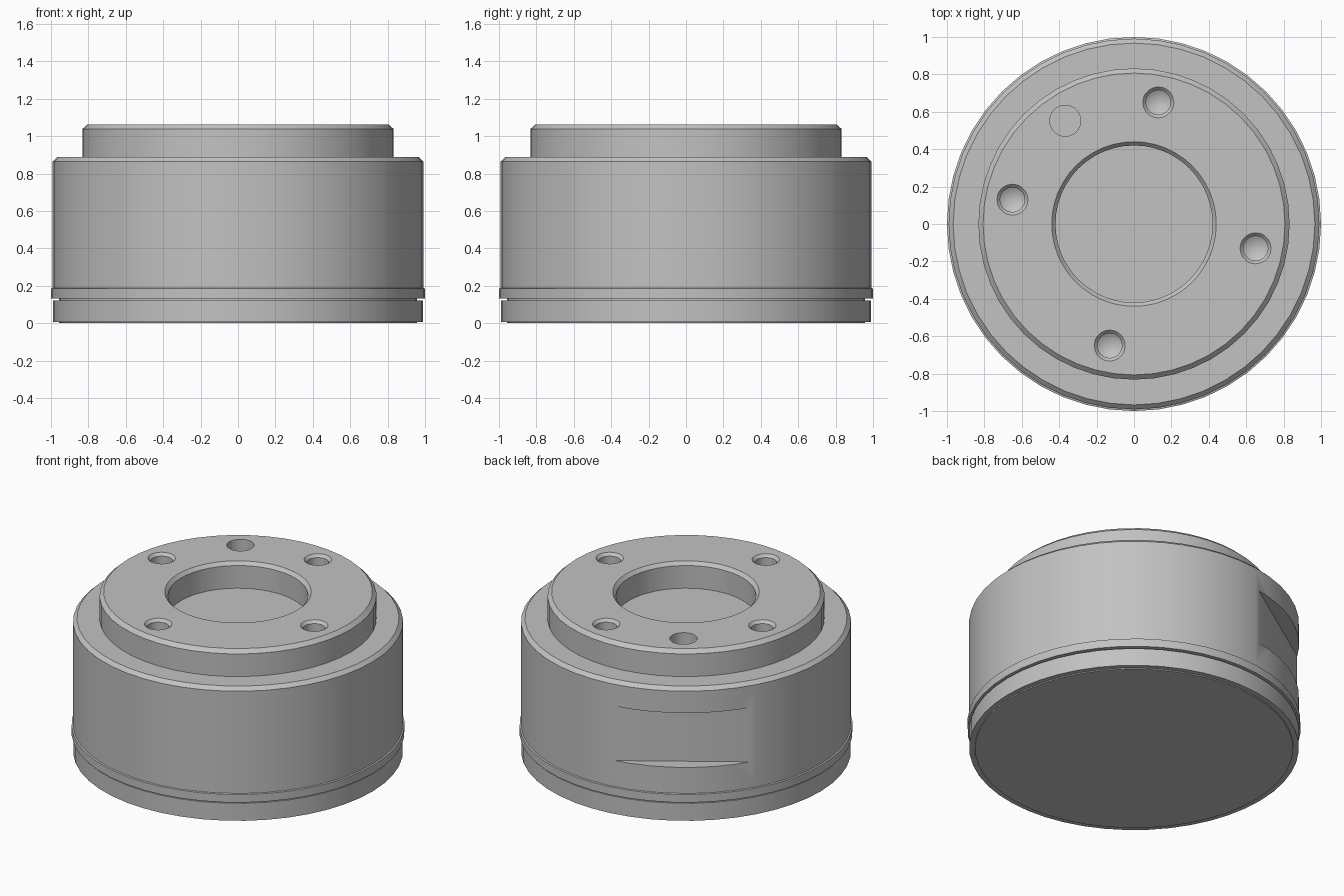
import bpy, bmesh, math
from mathutils import Matrix

cube = bpy.data.objects.get("Cube")
if cube:
    bpy.data.objects.remove(cube, do_unlink=True)

grey = bpy.data.materials.new("plain grey")
grey.use_nodes = True
colour = (0.54, 0.54, 0.54, 1)
grey.diffuse_color = colour
grey.node_tree.nodes["Principled BSDF"].inputs["Base Color"].default_value = colour

TURN = math.radians(123.7)   # direction of the locating hole and the flat
TOP = 1.062
HOLE_CIRCLE = 0.663


def add_object(name, bm):
    bmesh.ops.recalc_face_normals(bm, faces=bm.faces)
    mesh = bpy.data.meshes.new(name)
    bm.to_mesh(mesh)
    bm.free()
    mesh.materials.append(grey)
    obj = bpy.data.objects.new(name, mesh)
    bpy.context.collection.objects.link(obj)
    return obj


def lathe(name, profile, sides, x=0, y=0):
    """Turn an (r, z) profile, which starts and ends on the axis."""
    bm = bmesh.new()
    verts = [bm.verts.new((r, 0, z)) for r, z in profile]
    edges = [bm.edges.new(pair) for pair in zip(verts, verts[1:])]
    bmesh.ops.spin(bm, geom=verts + edges, cent=(0, 0, 0), axis=(0, 0, 1),
                   angle=math.tau, steps=sides, use_duplicate=False)
    bmesh.ops.remove_doubles(bm, verts=bm.verts, dist=1e-4)
    bmesh.ops.translate(bm, verts=bm.verts, vec=(x, y, 0))
    return add_object(name, bm)


def cut(target, cutter):
    cutter.hide_render = True
    mod = target.modifiers.new(cutter.name, 'BOOLEAN')
    mod.operation = 'DIFFERENCE'
    mod.solver = 'EXACT'
    mod.object = cutter
    bpy.context.view_layer.update()
    result = bpy.data.meshes.new_from_object(
        target.evaluated_get(bpy.context.evaluated_depsgraph_get()))
    target.modifiers.clear()
    target.data = result
    bpy.data.objects.remove(cutter, do_unlink=True)


# Turned housing: base, groove, raised band, body, shoulder, boss, bore
housing = lathe("housing", [
    (0, 0), (0.955, 0), (0.957, 0.006), (0.99, 0.006),
    (0.99, 0.122), (0.957, 0.122), (0.957, 0.132),
    (1, 0.132), (1, 0.185), (0.991, 0.188),
    (0.991, 0.865), (0.967, 0.888), (0.832, 0.888),
    (0.832, 1.038), (0.807, TOP),
    (0.44, TOP), (0.42, 1.04), (0.42, 0.89), (0, 0.89)], 48)

# Four chamfered, drilled holes with pointed bottoms
for i in range(4):
    a = TURN - math.pi / 4 + i * math.pi / 2
    drill = lathe("drill_cutter", [
        (0, TOP + 0.1), (0.083, TOP + 0.1), (0.083, TOP),
        (0.066, TOP - 0.018), (0.066, 0.91), (0, 0.87)],
        20, HOLE_CIRCLE * math.cos(a), HOLE_CIRCLE * math.sin(a))
    cut(housing, drill)

# Plain locating hole with a flat bottom
cut(housing, lathe("locating_cutter", [
    (0, TOP + 0.1), (0.083, TOP + 0.1), (0.083, 0.93), (0, 0.93)],
    20, HOLE_CIRCLE * math.cos(TURN), HOLE_CIRCLE * math.sin(TURN)))

# Flat milled into the side of the body
bm = bmesh.new()
bmesh.ops.create_cube(bm, size=1, matrix=Matrix.Rotation(TURN, 4, 'Z')
                      @ Matrix.Translation((1.052, 0, 0.54))
                      @ Matrix.Diagonal((0.3, 1.2, 0.36, 1)))
cut(housing, add_object("flat_cutter", bm))

housing.data.shade_smooth()
housing.data.set_sharp_from_angle(angle=math.radians(30))
